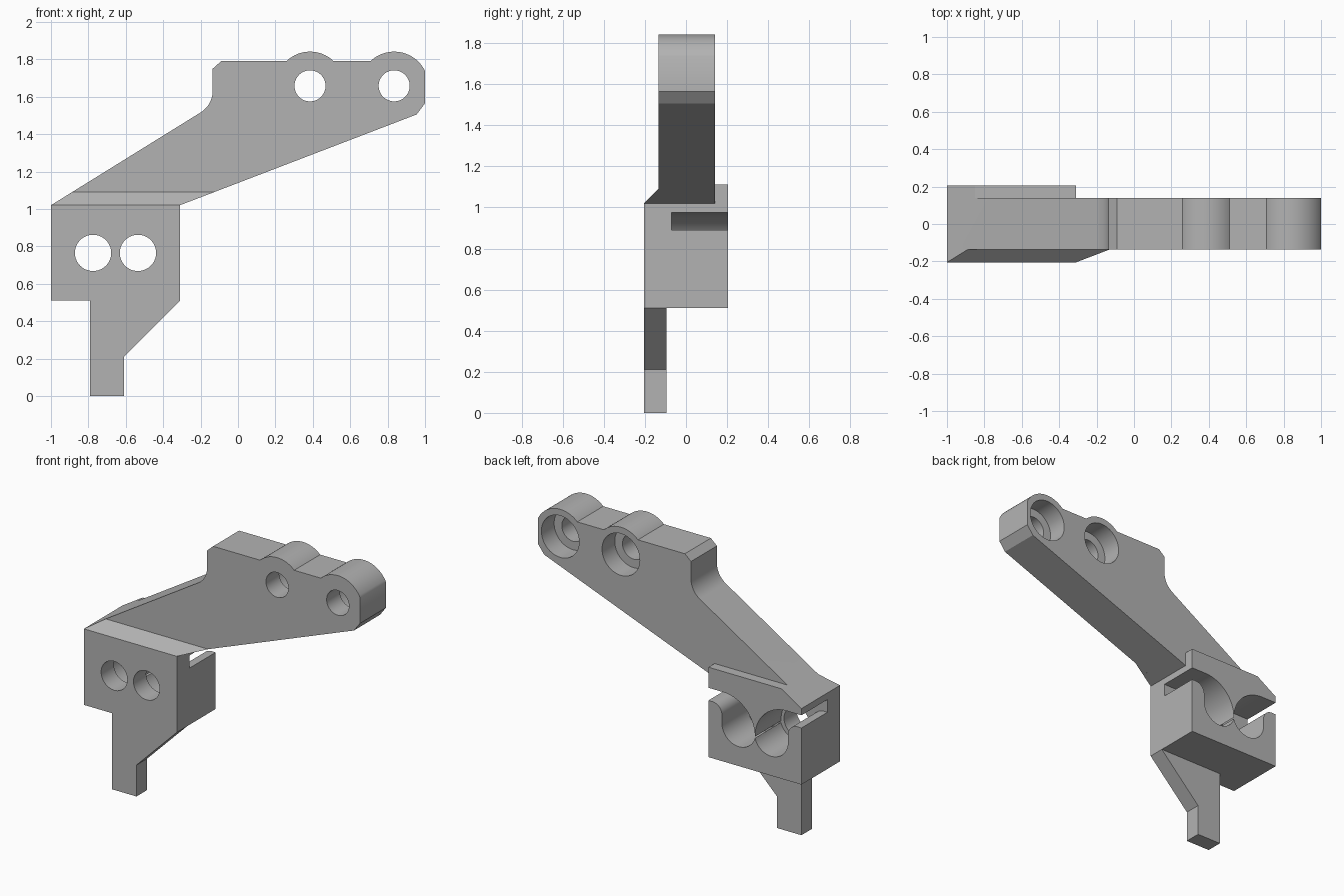
import bpy, bmesh
from math import sin, cos, radians

cube = bpy.data.objects.get("Cube")
if cube:
    bpy.data.objects.remove(cube, do_unlink=True)

grey = bpy.data.materials.new("plain_grey")
grey.use_nodes = True
grey.diffuse_color = (0.45, 0.45, 0.45, 1)
grey.node_tree.nodes["Principled BSDF"].inputs["Base Color"].default_value = (0.45, 0.45, 0.45, 1)


def arc(cx, cz, r, start, end, steps=24):
    angles = [radians(start + (end - start) * i / steps) for i in range(steps + 1)]
    return [(cx + r * cos(a), cz + r * sin(a)) for a in angles]


def make_object(name, bm):
    bmesh.ops.recalc_face_normals(bm, faces=bm.faces)
    mesh = bpy.data.meshes.new(name)
    bm.to_mesh(mesh)
    bm.free()
    mesh.materials.append(grey)
    obj = bpy.data.objects.new(name, mesh)
    bpy.context.collection.objects.link(obj)
    return obj


def plate(name, outline, y0, y1):
    """Extrude an x-z outline from y0 to y1."""
    bm = bmesh.new()
    face = bm.faces.new([bm.verts.new((x, y0, z)) for x, z in outline])
    new = bmesh.ops.extrude_face_region(bm, geom=[face])["geom"]
    verts = [v for v in new if isinstance(v, bmesh.types.BMVert)]
    bmesh.ops.translate(bm, verts=verts, vec=(0, y1 - y0, 0))
    return make_object(name, bm)


def cylinder(name, x, z, r, y0, y1):
    return plate(name, arc(x, z, r, 0, 360, 64)[:-1], y0, y1)


def combine(target, other, operation):
    mod = target.modifiers.new("combine", 'BOOLEAN')
    mod.operation = operation
    mod.solver = 'EXACT'
    mod.object = other
    bpy.context.view_layer.objects.active = target
    bpy.ops.object.modifier_apply(modifier=mod.name)
    bpy.data.objects.remove(other, do_unlink=True)


FRONT, BACK = -0.205, 0.205
ARM_FRONT, ARM_BACK = -0.135, 0.14
LEFT, RIGHT, SHELF = -1.0, -0.31, 1.02
BOLT_Z, BOLTS = 1.658, (0.385, 0.835)

# Slanted arm with two rounded bosses on its top edge
arm_outline = [(LEFT, SHELF), (RIGHT, SHELF), (0.955, 1.505), (1, 1.565)]
arm_outline += arc(BOLTS[1], BOLT_Z, 0.183, 25.6, 133.8)
arm_outline += arc(BOLTS[0], BOLT_Z, 0.183, 46.2, 133.8)
arm_outline += [(-0.09, 1.79), (-0.135, 1.75)]
arm_outline += arc(-0.273, 1.633, 0.138, 0, -58.2, 12)
bracket = plate("bracket", arm_outline, ARM_FRONT, ARM_BACK)

# Clamp block, its raised rear lip and the lower finger
block = plate("block", [(LEFT, 0.51), (RIGHT, 0.51), (RIGHT, SHELF), (LEFT, SHELF)], FRONT, BACK)
combine(bracket, block, 'UNION')
lip = plate("rear_lip", [(LEFT, SHELF), (RIGHT, SHELF), (RIGHT, 1.113), (-0.85, 1.113)], ARM_BACK, BACK)
combine(bracket, lip, 'UNION')
finger = plate("finger", [(-0.79, 0), (-0.61, 0), (-0.61, 0.21), (RIGHT, 0.51), (-0.79, 0.51)], FRONT, -0.095)
combine(bracket, finger, 'UNION')

# Sloping chamfer from the block front up to the arm face
bm = bmesh.new()
for x, y, z in [(LEFT, FRONT, SHELF), (RIGHT, FRONT, SHELF),
                (LEFT, ARM_FRONT, SHELF), (RIGHT, ARM_FRONT, SHELF),
                (-0.887, ARM_FRONT, 1.09), (-0.127, ARM_FRONT, 1.09)]:
    bm.verts.new((x, y, z))
bmesh.ops.convex_hull(bm, input=bm.verts)
combine(bracket, make_object("chamfer", bm), 'UNION')

# Counterbored bolt holes in the arm
for x in BOLTS:
    combine(bracket, cylinder("bolt_hole", x, BOLT_Z, 0.083, -0.4, 0.4), 'DIFFERENCE')
    combine(bracket, cylinder("counterbore", x, BOLT_Z, 0.14, 0.005, 0.4), 'DIFFERENCE')

# Rear channel: two round pockets that sweep outward into side slots
MID = -0.655
half = arc(0.12, 0.765, 0.125, 196.3, 360, 30)
half += arc(0.315, 0.82, 0.07, 180, 90, 10)
half += [(0.4, 0.89), (0.4, 0.975)]
half += arc(0.235, 0.74, 0.235, 90, 180)
half[0], half[-1] = (0, 0.73), (0, 0.74)
channel = [(MID + x, z) for x, z in half]
channel += [(MID - x, z) for x, z in reversed(half[1:-1])]
combine(bracket, plate("channel", channel, -0.07, 0.4), 'DIFFERENCE')

# Round openings through the block front
for side in (-1, 1):
    combine(bracket, cylinder("front_hole", MID + side * 0.12, 0.765, 0.097, -0.4, 0), 'DIFFERENCE')

bpy.ops.object.select_all(action='DESELECT')
bracket.select_set(True)
bpy.context.view_layer.objects.active = bracket
bpy.ops.object.shade_smooth_by_angle(angle=radians(30))
